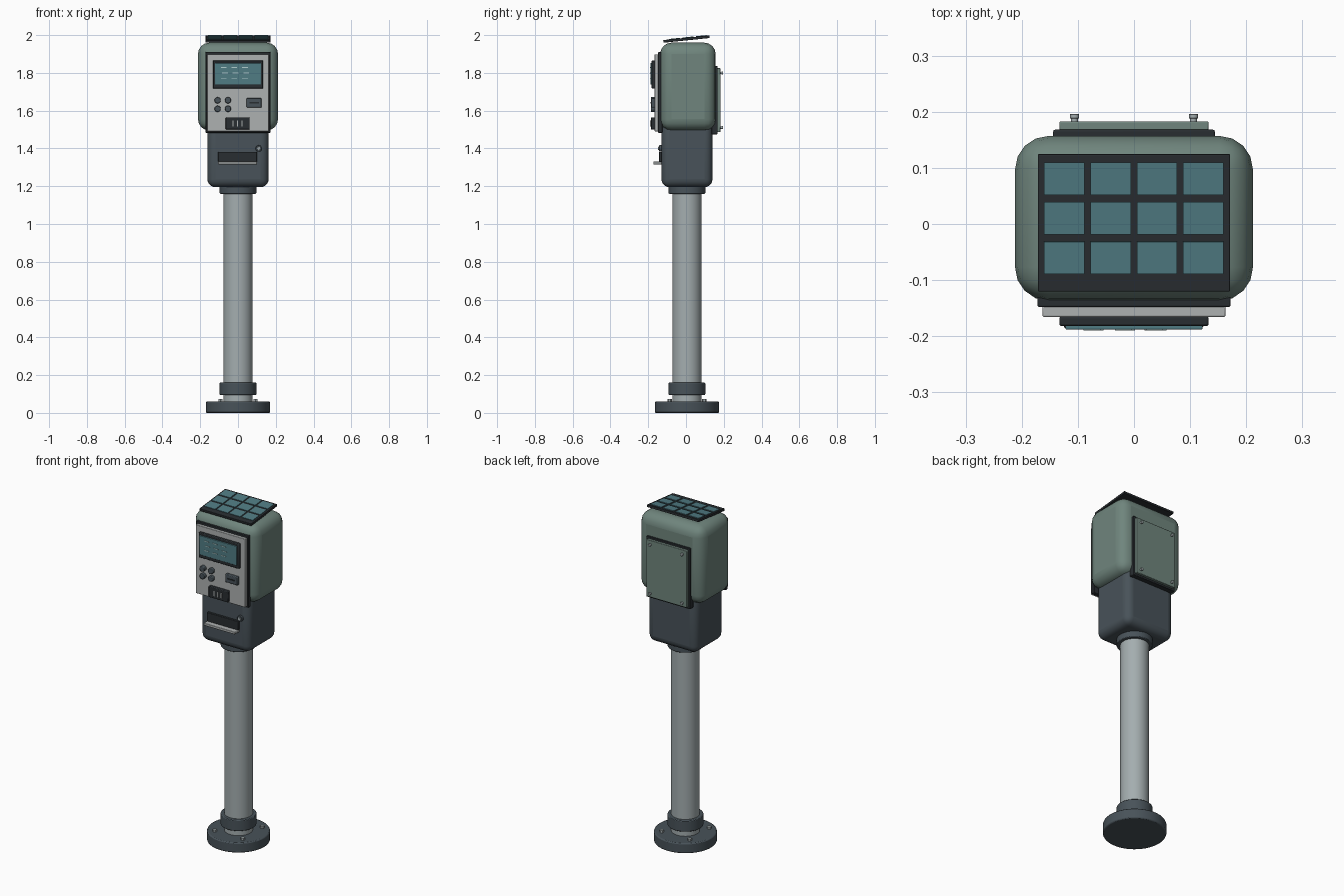
import bpy, math
from mathutils import Matrix, Vector

if "Cube" in bpy.data.objects:
    bpy.data.objects.remove(bpy.data.objects["Cube"])

CY = 0.005  # depth centre of the post


def mat(name, rgb):
    m = bpy.data.materials.new(name)
    m.diffuse_color = (*rgb, 1)
    m.use_nodes = True
    m.node_tree.nodes["Principled BSDF"].inputs["Base Color"].default_value = m.diffuse_color
    return m


GREEN = mat("sage_paint", (0.16, 0.235, 0.205))
SLATE = mat("slate_paint", (0.065, 0.085, 0.10))
BLACK = mat("dark_rubber", (0.022, 0.027, 0.031))
STEEL = mat("steel", (0.37, 0.42, 0.43))
PLATE = mat("pale_plate", (0.42, 0.44, 0.44))
GLASS = mat("teal_glass", (0.08, 0.20, 0.23))
INK = mat("display_marks", (0.45, 0.62, 0.62))


def finish(o, name, m, bevel, seg):
    o.name = name
    o.data.materials.append(m)
    if bevel:
        b = o.modifiers.new("bevel", "BEVEL")
        b.width, b.segments = bevel, seg
        b.limit_method = "ANGLE"
    bpy.ops.object.shade_smooth_by_angle(angle=math.radians(35))
    return o


def box(name, x, y, z, m, bevel=0.0, seg=2):
    """Box from (min, max) ranges."""
    bpy.ops.mesh.primitive_cube_add(size=1)
    o = bpy.context.object
    c = Vector([(r[0] + r[1]) / 2 for r in (x, y, z)])
    s = Vector([r[1] - r[0] for r in (x, y, z)])
    o.data.transform(Matrix.Diagonal((*s, 1)))
    o.location = c
    return finish(o, name, m, bevel, seg)


def post(name, r, z0, z1, m, x=0, y=CY, bevel=0.0, n=48):
    """Upright cylinder."""
    bpy.ops.mesh.primitive_cylinder_add(vertices=n, radius=r, depth=z1 - z0,
                                        location=(x, y, (z0 + z1) / 2))
    return finish(bpy.context.object, name, m, bevel, 2)


def knob(name, r, x, z, y0, y1, m, bevel=0.002, n=20):
    """Cylinder lying along y."""
    bpy.ops.mesh.primitive_cylinder_add(vertices=n, radius=r, depth=abs(y1 - y0))
    o = bpy.context.object
    o.data.transform(Matrix.Rotation(math.pi / 2, 4, "X"))
    o.location = (x, (y0 + y1) / 2, z)
    return finish(o, name, m, bevel, 2)


# Base, pole and collars
post("base_flange", 0.17, 0, 0.06, SLATE, bevel=0.006)
post("pole", 0.077, 0.05, 1.21, STEEL)
post("lower_collar", 0.097, 0.095, 0.16, SLATE, bevel=0.004)
post("upper_collar", 0.097, 1.16, 1.215, SLATE, bevel=0.004)
for i in range(4):
    a = math.pi / 4 + i * math.pi / 2
    post(f"anchor_bolt_{i}", 0.012, 0.055, 0.073, STEEL,
         0.13 * math.cos(a), CY + 0.13 * math.sin(a), n=6)

# Lower housing and rounded head
box("lower_housing", (-0.162, 0.162), (-0.13, 0.14), (1.195, 1.56), SLATE, 0.042, 5)
box("head_shell", (-0.212, 0.212), (-0.137, 0.157), (1.495, 1.96), GREEN, 0.06, 4)

# Front fascia
box("fascia_gasket", (-0.172, 0.172), (-0.148, -0.125), (1.483, 1.91), BLACK, 0.003)
box("fascia_plate", (-0.163, 0.163), (-0.166, -0.146), (1.49, 1.898), PLATE, 0.003)
box("screen_bezel", (-0.133, 0.133), (-0.182, -0.164), (1.717, 1.866), BLACK, 0.004)
box("screen", (-0.122, 0.122), (-0.188, -0.18), (1.738, 1.852), GLASS, 0.002)
for r in range(3):
    for c in range(3):
        x = -0.075 + 0.056 * c + 0.006 * (r % 2)
        z = 1.828 - 0.028 * r
        box(f"display_dash_{r}_{c}", (x - 0.015, x + 0.015), (-0.19, -0.187),
            (z - 0.002, z + 0.002), INK)

# Keypad, card reader and coin slot
for i, x in enumerate((-0.108, -0.053)):
    for j, z in enumerate((1.655, 1.61)):
        knob(f"button_{i}_{j}", 0.0165, x, z, -0.164, -0.186, SLATE, 0.003)
box("card_reader", (0.045, 0.125), (-0.184, -0.164), (1.617, 1.666), SLATE, 0.004)
box("card_slit", (0.06, 0.11), (-0.187, -0.183), (1.638, 1.645), BLACK)
box("coin_acceptor", (-0.065, 0.062), (-0.186, -0.164), (1.5, 1.565), BLACK, 0.004)
for i in range(3):
    x = -0.026 + 0.024 * i
    box(f"coin_slot_{i}", (x - 0.003, x + 0.003), (-0.19, -0.185), (1.517, 1.547), PLATE)

# Ticket dispenser and lock
box("ticket_opening", (-0.105, 0.1), (-0.143, -0.125), (1.328, 1.382), BLACK, 0.003)
box("ticket_lip", (-0.105, 0.1), (-0.173, -0.125), (1.315, 1.33), PLATE, 0.003)
knob("lock_ring", 0.017, 0.11, 1.4, -0.125, -0.142, SLATE)
knob("lock_core", 0.009, 0.11, 1.4, -0.14, -0.147, STEEL, 0.001)

# Rear service hatch
box("hatch_gasket", (-0.144, 0.144), (0.135, 0.168), (1.475, 1.836), BLACK, 0.003)
box("hatch_door", (-0.133, 0.133), (0.165, 0.183), (1.486, 1.825), GREEN, 0.003)
for sx in (-1, 1):
    for z in (1.8, 1.51):
        knob(f"hatch_screw_{sx}_{z}", 0.006, sx * 0.106, z, 0.18, 0.19, STEEL, 0)
        knob(f"hatch_screw_head_{sx}_{z}", 0.008, sx * 0.106, z, 0.188, 0.196, STEEL, 0.001)

# Tilted solar panel, four by three cells
tilt = Matrix.Translation((0, 0.002, 1.981)) @ Matrix.Rotation(math.radians(5.8), 4, "X")
parts = [box("solar_frame", (-0.171, 0.171), (-0.123, 0.123), (-0.009, 0.005), BLACK, 0.002)]
for c in range(4):
    for r in range(3):
        x, y = -0.124 + 0.0825 * c, 0.08 - 0.071 * r
        parts.append(box(f"solar_cell_{c}_{r}", (x - 0.036, x + 0.036),
                         (y - 0.029, y + 0.029), (0.003, 0.008), GLASS))
for o in parts:
    o.matrix_world = tilt @ Matrix.Translation(o.location)
